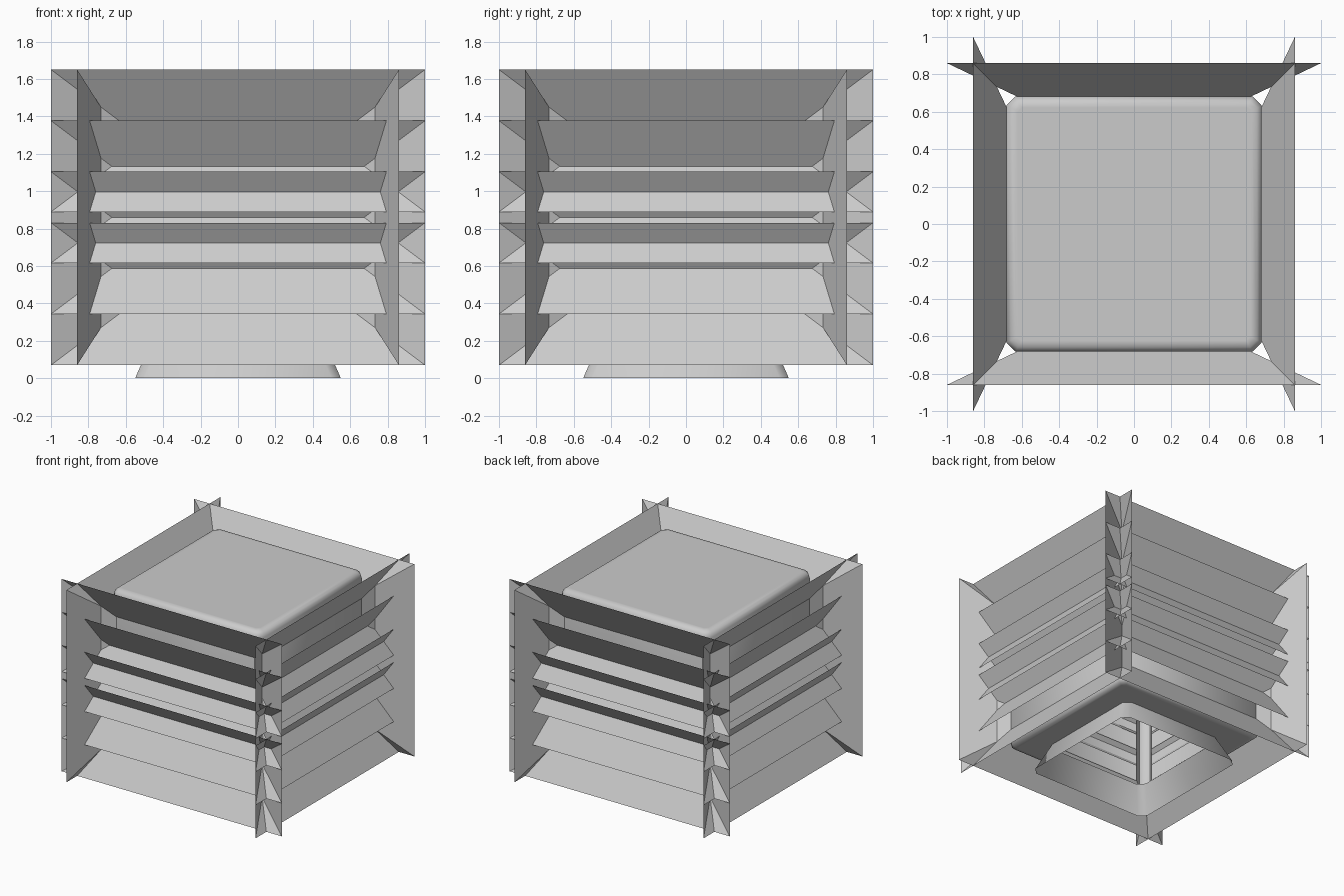
import bpy, bmesh, math
from mathutils import Matrix

cube = bpy.data.objects.get("Cube")
if cube:
    bpy.data.objects.remove(cube, do_unlink=True)

grey = bpy.data.materials.new("light_grey")
grey.use_nodes = True
grey.diffuse_color = (0.6, 0.6, 0.6, 1)
grey.node_tree.nodes["Principled BSDF"].inputs["Base Color"].default_value = (0.6, 0.6, 0.6, 1)

BOTTOM, TOP = 0.07, 1.65          # louvre stack limits
OUT_X, OUT_Y = 1.0, 0.86          # outer edge of a louvre
IN_X, IN_Y, RISE = 0.58, 0.66, 0.315    # inner edge and its height change
PITCH = 0.273


def add_object(name, bm, smooth=False):
    mesh = bpy.data.meshes.new(name)
    bm.to_mesh(mesh)
    bm.free()
    mesh.materials.append(grey)
    obj = bpy.data.objects.new(name, mesh)
    bpy.context.collection.objects.link(obj)
    if smooth:
        bpy.ops.object.select_all(action='DESELECT')
        obj.select_set(True)
        bpy.context.view_layer.objects.active = obj
        bpy.ops.object.shade_smooth_by_angle(angle=math.radians(50))
    return obj


def quad(bm, points):
    return bm.faces.new([bm.verts.new(p) for p in points])


def slat(bm, z, rise):
    quad(bm, [(-OUT_X, -OUT_Y, z), (OUT_X, -OUT_Y, z),
              (IN_X, -IN_Y, z + rise), (-IN_X, -IN_Y, z + rise)])


def corner_panel(bm, side):
    quad(bm, [(side * OUT_X, -OUT_Y, BOTTOM), (side * OUT_X, -OUT_Y, TOP),
              (side * IN_X, -IN_Y, TOP - RISE), (side * IN_X, -IN_Y, BOTTOM + RISE)])


def loft(name, rings, lid=False):
    """Join chamfered square rings given as (half width, chamfer, height)."""
    bm = bmesh.new()
    loops = []
    for h, c, z in rings:
        a = h - c
        outline = [(h, -a), (h, a), (a, h), (-a, h), (-h, a), (-h, -a), (-a, -h), (a, -h)]
        loops.append([bm.verts.new((x, y, z)) for x, y in outline])
    for low, high in zip(loops, loops[1:]):
        for i in range(8):
            j = (i + 1) % 8
            bm.faces.new([low[i], low[j], high[j], high[i]])
    if lid:
        bm.faces.new(loops[-1])
    return add_object(name, bm, smooth=True)


# Louvres and corner panels, repeated around the four sides
for turn, side_name in enumerate(["front", "left", "back", "right"]):
    spin = Matrix.Rotation(turn * math.pi / 2, 4, 'Z')
    bm = bmesh.new()
    for i in range(4):
        slat(bm, TOP - i * PITCH, -RISE)
        slat(bm, BOTTOM + i * PITCH, RISE)
    bm.transform(spin)
    add_object(side_name + "_louvres", bm)
    bm = bmesh.new()
    for side in (-1, 1):
        corner_panel(bm, side)
    bm.transform(spin)
    add_object(side_name + "_corner_panels", bm)

# Hollow body: rounded bottom edge around a hole, straight walls, rounded closed top
HALF, R = 0.683, 0.05
FLOOR, ROOF = 0.205, 1.585
NECK = 0.46
arc = [i * math.pi / 6 for i in range(4)]
edge = [(HALF - R + R * math.cos(t), R - R * (1 - math.cos(t)) * 0.5, R * math.sin(t)) for t in arc]
edge.append((HALF - R - 0.01, R * 0.5, R))
loft("body",
     [(NECK, R, FLOOR)]
     + [(h, c, FLOOR + R - z) for h, c, z in reversed(edge)]
     + [(h, c, ROOF - R + z) for h, c, z in edge], lid=True)

# Flared open collar under the body
loft("base_collar", [(0.55, R, 0.0), (NECK, R, FLOOR)])
